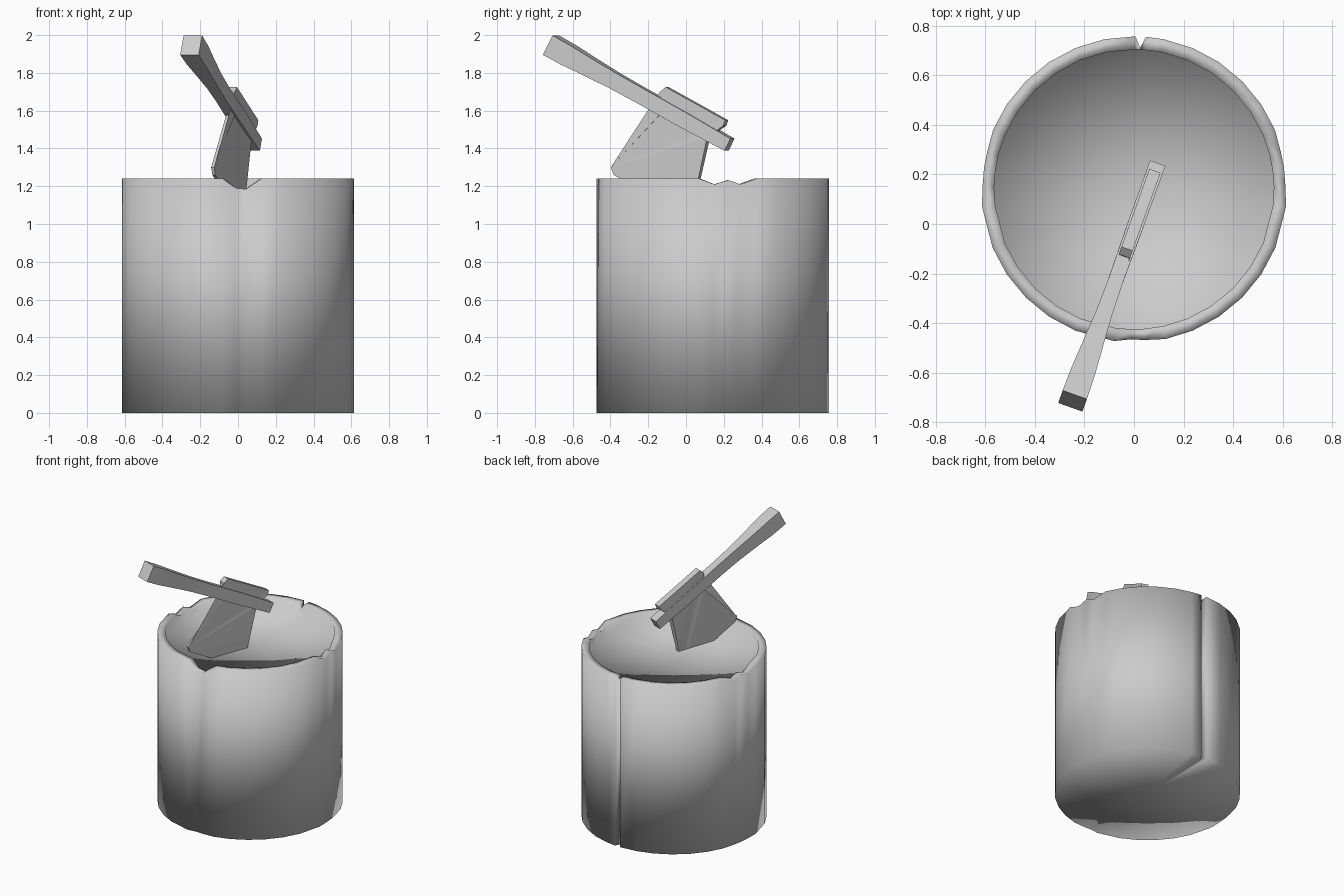
import bpy, bmesh, math
from mathutils import Vector

if "Cube" in bpy.data.objects:
    bpy.data.objects.remove(bpy.data.objects["Cube"])


def make(name, bm):
    bmesh.ops.recalc_face_normals(bm, faces=bm.faces)
    me = bpy.data.meshes.new(name)
    bm.to_mesh(me)
    bm.free()
    ob = bpy.data.objects.new(name, me)
    bpy.context.collection.objects.link(ob)
    return ob


def smooth(ob, angle):
    bpy.ops.object.select_all(action='DESELECT')
    ob.select_set(True)
    bpy.context.view_layer.objects.active = ob
    bpy.ops.object.shade_smooth_by_angle(angle=math.radians(angle))


# Chips in the bark rim: angle -> (height change, radius change)
chips = {}
for a, dz in ((-6.5, 0), (1, -.03), (8, -.008), (14, -.03), (23, 0)):
    for ang in (a, 180 - a):
        chips[ang % 360] = (dz, -.006 if dz else 0)
for a, dz, dr in ((-97.5, 0, 0), (-91, -.05, -.012), (-86, -.055, -.008), (-78, 0, 0),
                  (85.5, 0, 0), (87.5, -.03, -.045), (89.5, 0, 0)):
    chips[a % 360] = (dz, dr)
angles = dict(chips)
for i in range(32):
    a = i * 11.25
    if all(abs((a - c + 180) % 360 - 180) > 5 for c in chips):
        angles[a] = (0, 0)

# Stump: outer bark wall, raised rim, sunken cut face
bm = bmesh.new()
loops = []
for a in sorted(angles):
    dz, dr = angles[a]
    c, s = math.cos(math.radians(a)), math.sin(math.radians(a))
    profile = ((.618 + dr, 0), (.618 + dr, 1.24 + dz), (.565, 1.24 + dz), (.565, 1.17))
    loops.append([bm.verts.new((r * c, r * s + .14, z)) for r, z in profile])
base = bm.verts.new((0, .14, 0))
top = bm.verts.new((0, .14, 1.17))
for p, q in zip(loops, loops[1:] + loops[:1]):
    for k in range(3):
        bm.faces.new((p[k], q[k], q[k + 1], p[k + 1]))
    bm.faces.new((base, q[0], p[0]))
    bm.faces.new((top, p[3], q[3]))
stump = make("stump", bm)
smooth(stump, 180)

# The axe lies in one vertical plane, drawn as a (y, z) side profile
side = Vector((.942, -.337, 0))


def axe_point(y, z, t=0):
    return Vector((-.25 + .358 * (y + .72), y, z)) + side * t


# Axe head: poll above the handle, blade tapering to the edge in the stump
head = ((-.13, 1.70, .024), (-.10, 1.725, .024), (.215, 1.55, .024), (.205, 1.52, .024),
        (.12, 1.46, .024), (.07, 1.235, .018), (.03, 1.03, .008), (-.38, 1.26, .008),
        (-.395, 1.30, .009), (-.135, 1.575, .024))
bm = bmesh.new()
left = [bm.verts.new(axe_point(y, z, -t)) for y, z, t in head]
right = [bm.verts.new(axe_point(y, z, t)) for y, z, t in head]
bm.faces.new(left)
bm.faces.new(right[::-1])
n = len(head)
for i in range(n):
    j = (i + 1) % n
    bm.faces.new((left[i], left[j], right[j], right[i]))
bmesh.ops.triangulate(bm, faces=[f for f in bm.faces if len(f.verts) > 4])
make("axe_head", bm)

# Axe handle: swept rectangle that swells toward the grip
start, end = axe_point(-.715, 1.947), axe_point(.23, 1.42)
up = side.cross(end - start).normalized()
stations = ((0, .052, .058), (.1, .05, .057), (.22, .042, .05), (.36, .033, .044),
            (.5, .03, .042), (.75, .033, .042), (1, .033, .036))
bm = bmesh.new()
rings = []
for t, w, h in stations:
    c = start.lerp(end, t)
    rings.append([bm.verts.new(c + side * w * sx + up * h * sz)
                  for sx, sz in ((-1, -1), (1, -1), (1, 1), (-1, 1))])
for p, q in zip(rings, rings[1:]):
    for k in range(4):
        m = (k + 1) % 4
        bm.faces.new((p[k], p[m], q[m], q[k]))
bm.faces.new(rings[0])
bm.faces.new(rings[-1][::-1])
handle = make("axe_handle", bm)
smooth(handle, 40)
